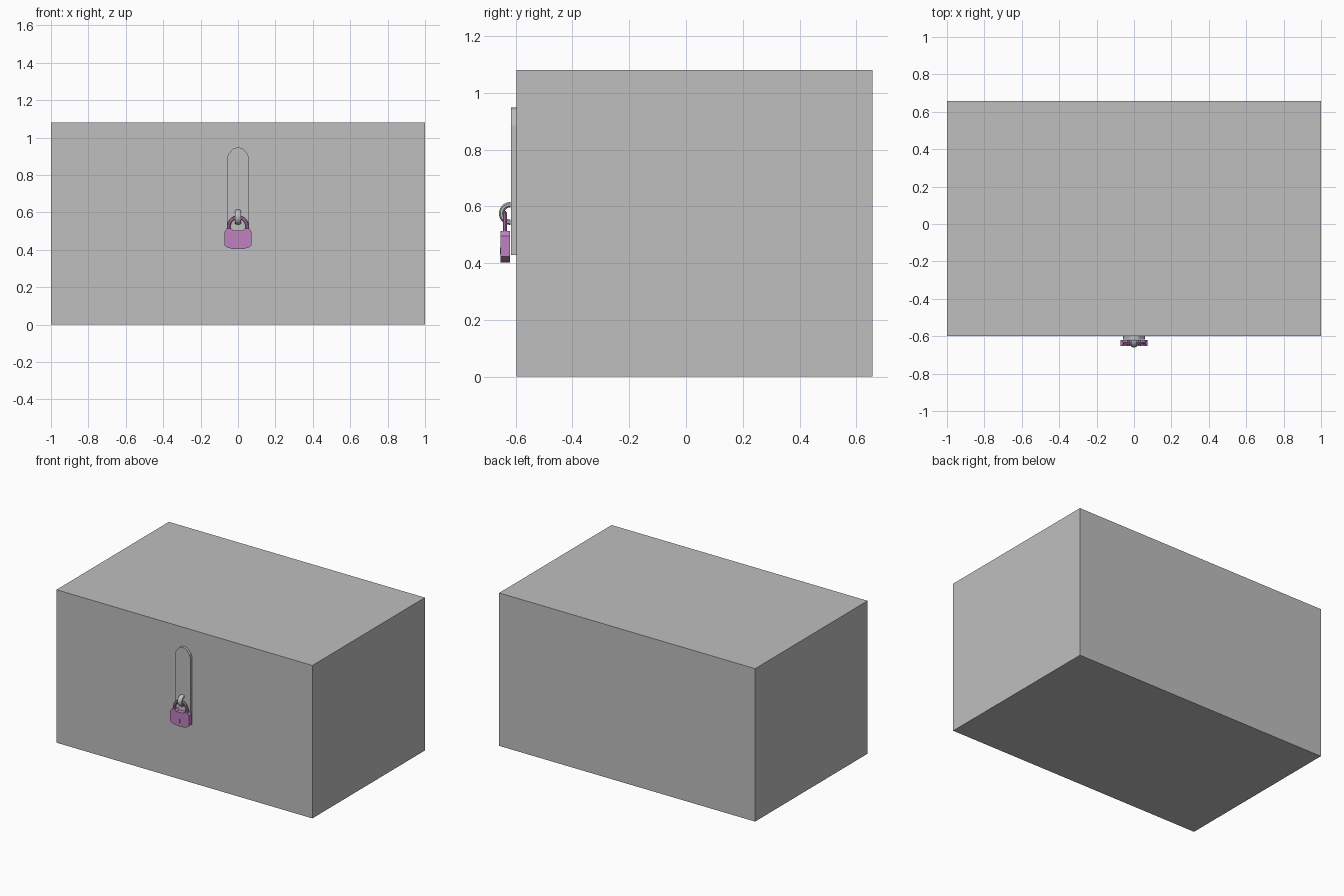
import bpy
import bmesh
from math import sin, cos, pi

cube = bpy.data.objects.get("Cube")
if cube:
    bpy.data.objects.remove(cube, do_unlink=True)


def material(name, color):
    m = bpy.data.materials.new(name)
    m.use_nodes = True
    m.diffuse_color = color
    m.node_tree.nodes["Principled BSDF"].inputs["Base Color"].default_value = color
    return m


GREY = material("plain grey", (0.52, 0.52, 0.52, 1))
PURPLE = material("soft purple", (0.52, 0.22, 0.52, 1))


def finish(name, bm, mat, smooth=False):
    bmesh.ops.recalc_face_normals(bm, faces=bm.faces)
    mesh = bpy.data.meshes.new(name)
    bm.to_mesh(mesh)
    bm.free()
    mesh.materials.append(mat)
    obj = bpy.data.objects.new(name, mesh)
    bpy.context.collection.objects.link(obj)
    if smooth:
        bpy.context.view_layer.objects.active = obj
        obj.select_set(True)
        bpy.ops.object.shade_smooth_by_angle()
        obj.select_set(False)
    return obj


def slab(name, half, y0, y1, mat):
    """Extrude a left-right symmetric x-z outline from y0 to y1."""
    outline = half + [(-x, z) for x, z in reversed(half) if x > 0]
    bm = bmesh.new()
    face = bm.faces.new([bm.verts.new((x, y0, z)) for x, z in outline])
    moved = bmesh.ops.extrude_face_region(bm, geom=[face])["geom"]
    verts = [v for v in moved if isinstance(v, bmesh.types.BMVert)]
    bmesh.ops.translate(bm, verts=verts, vec=(0, y1 - y0, 0))
    return finish(name, bm, mat)


def sweep(name, path, radial, width, place, mat, sides=8):
    """Sweep an oval along (u, v, normal) path samples; place maps u, v, w to 3D."""
    bm = bmesh.new()
    rings = []
    for u, v, nu, nv in path:
        ring = []
        for i in range(sides):
            a = 2 * pi * (i + 0.5) / sides
            r, w = radial * cos(a), width * sin(a)
            ring.append(bm.verts.new(place(u + nu * r, v + nv * r, w)))
        rings.append(ring)
    for a, b in zip(rings, rings[1:]):
        for i in range(sides):
            j = (i + 1) % sides
            bm.faces.new((a[i], a[j], b[j], b[i]))
    bm.faces.new(rings[0])
    bm.faces.new(rings[-1])
    return finish(name, bm, mat, True)


def half_ring(radius, steps=14):
    for i in range(steps + 1):
        a = pi * i / steps
        yield radius * cos(a), radius * sin(a), cos(a), sin(a)


# Plain storage chest
slab("chest", [(1, 0), (1, 1.08)], -0.598, 0.657, GREY)

# Hasp plate with an arched top
slab("hasp_plate", [(0.06, 0.428), (0.06, 0.885), (0.052, 0.912),
                    (0.025, 0.942), (0, 0.948)], -0.617, -0.597, GREY)

# Staple loop standing out of the hasp
sweep("staple", list(half_ring(0.031)), 0.01, 0.018,
      lambda u, v, w: (w, -0.619 - v, 0.575 + u), GREY)

# Padlock body and its shackle
slab("padlock_body", [(0, 0.403), (0.03, 0.405), (0.055, 0.411), (0.073, 0.424),
                      (0.073, 0.495), (0.06, 0.513), (0.036, 0.513),
                      (0.024, 0.502), (0, 0.502)], -0.653, -0.62, PURPLE)
arch = list(half_ring(0.049))
legs = [(0.049, -0.03, 1, 0)], [(-0.049, -0.03, -1, 0)]
sweep("shackle", legs[0] + arch + legs[1], 0.01, 0.0075,
      lambda u, v, w: (u, -0.638 + w, 0.525 + v), PURPLE)

# Keyhole plate
slab("keyhole", [(0.003, 0.43), (0.003, 0.455)], -0.655, -0.652, PURPLE)
